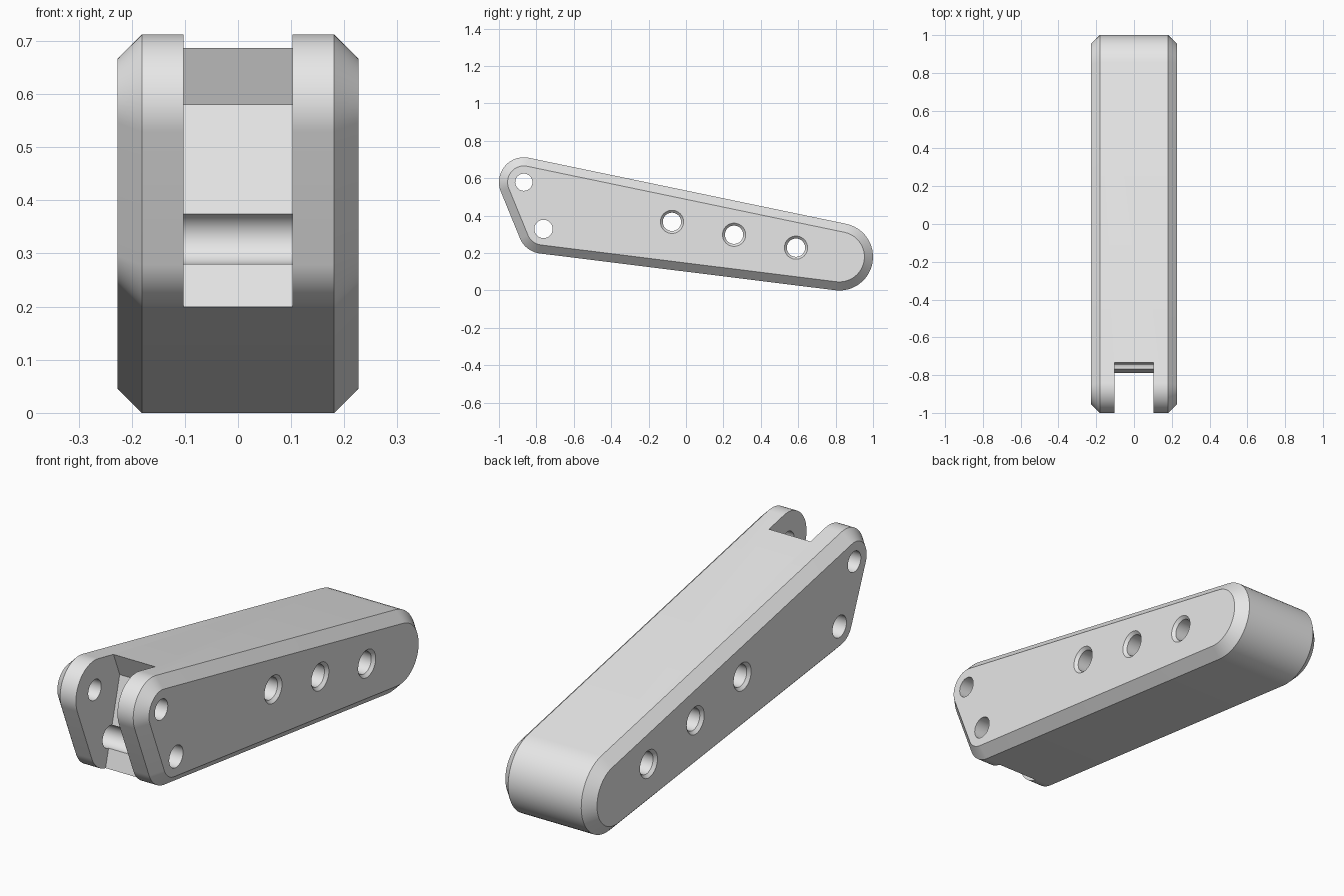
import bpy, bmesh, math

default = bpy.data.objects.get("Cube")
if default:
    bpy.data.objects.remove(default, do_unlink=True)

HALF_WIDTH, CHAMFER, SLOT_HALF = 0.227, 0.046, 0.103
# Rounded corners of the side outline: y, z, radius
CORNERS = [(-0.867, 0.579, 0.133), (-0.765, 0.33, 0.133), (0.82, 0.18, 0.18)]
# Holes: y, z, radius, countersink depth
HOLES = [(-0.867, 0.579, 0.046, 0), (-0.762, 0.329, 0.049, 0),
         (-0.075, 0.367, 0.049, 0.013), (0.257, 0.298, 0.049, 0.013),
         (0.588, 0.229, 0.049, 0.013)]

grey = bpy.data.materials.new("plain_grey")
grey.use_nodes = True
grey.diffuse_color = (0.8, 0.8, 0.8, 1)
grey.node_tree.nodes["Principled BSDF"].inputs["Base Color"].default_value = (0.8, 0.8, 0.8, 1)


def outline(inset, steps=24):
    """Tangent hull around the corner circles, shrunk by inset."""
    n = len(CORNERS)
    normals = []
    for i in range(n):
        (ay, az, ar), (by, bz, br) = CORNERS[i], CORNERS[(i + 1) % n]
        dist = math.hypot(by - ay, bz - az)
        normals.append(math.atan2(bz - az, by - ay) - math.acos((ar - br) / dist))
    points = []
    for i, (y, z, r) in enumerate(CORNERS):
        start = normals[i - 1]
        sweep = (normals[i] - start) % math.tau
        for k in range(steps + 1):
            a = start + sweep * k / steps
            points.append((y + (r - inset) * math.cos(a), z + (r - inset) * math.sin(a)))
    return points


def circle(y, z, r, steps=48):
    angles = [math.tau * k / steps for k in range(steps)]
    return [(y + r * math.cos(a), z + r * math.sin(a)) for a in angles]


def loft(name, sections):
    """Closed solid through matching (x, outline) sections."""
    bm = bmesh.new()
    rings = [[bm.verts.new((x, y, z)) for y, z in pts] for x, pts in sections]
    for a, b in zip(rings, rings[1:]):
        for i in range(len(a)):
            j = (i + 1) % len(a)
            bm.faces.new((a[i], a[j], b[j], b[i]))
    bm.faces.new(rings[0])
    bm.faces.new(rings[-1])
    bmesh.ops.recalc_face_normals(bm, faces=bm.faces)
    mesh = bpy.data.meshes.new(name)
    bm.to_mesh(mesh)
    bm.free()
    mesh.materials.append(grey)
    obj = bpy.data.objects.new(name, mesh)
    bpy.context.collection.objects.link(obj)
    return obj


def cut(body, cutter):
    bpy.context.view_layer.objects.active = body
    mod = body.modifiers.new("cut", "BOOLEAN")
    mod.operation, mod.solver, mod.object = "DIFFERENCE", "EXACT", cutter
    bpy.ops.object.modifier_apply(modifier=mod.name)
    bpy.data.objects.remove(cutter, do_unlink=True)


# Lever body with chamfered sides
flat = HALF_WIDTH - CHAMFER
lever = loft("lever_body", [(-HALF_WIDTH, outline(CHAMFER)), (-flat, outline(0)),
                            (flat, outline(0)), (HALF_WIDTH, outline(CHAMFER))])

# Fork slot with a bent back wall
slot = [(-1.2, 0.9), (-0.821, 0.9), (-0.69, 0.58), (-0.829, 0.05), (-1.2, 0.05)]
cut(lever, loft("slot_cutter", [(-SLOT_HALF, slot), (SLOT_HALF, slot)]))

# Cross holes, some with countersunk rims
for y, z, r, sink in HOLES:
    overshoot = 0.02
    wide = r + sink + overshoot if sink else r
    end, neck = HALF_WIDTH + overshoot, HALF_WIDTH - sink
    sections = [(-end, circle(y, z, wide)), (-neck, circle(y, z, r)),
                (neck, circle(y, z, r)), (end, circle(y, z, wide))]
    cut(lever, loft("hole_cutter", sections))

# Smooth the round surfaces, keep the chamfers crisp
bpy.ops.object.select_all(action="DESELECT")
lever.select_set(True)
bpy.context.view_layer.objects.active = lever
bpy.ops.object.shade_smooth_by_angle(angle=math.radians(20))
